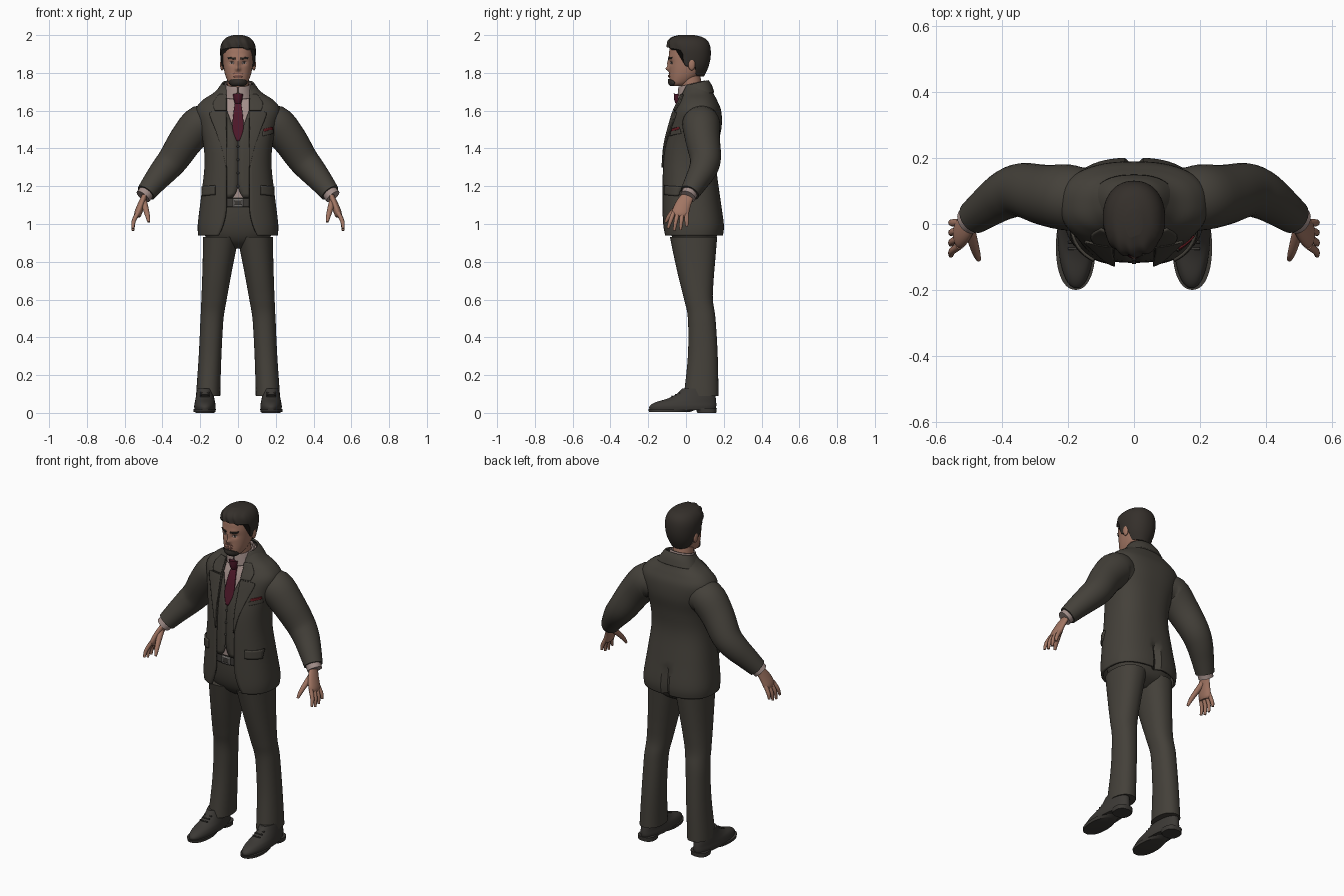
import bpy, bmesh, math
from mathutils import Vector

cube = bpy.data.objects.get("Cube")
if cube:
    bpy.data.objects.remove(cube, do_unlink=True)


def material(name, red, green, blue):
    mat = bpy.data.materials.new(name)
    mat.use_nodes = True
    mat.diffuse_color = (red, green, blue, 1)
    shader = mat.node_tree.nodes["Principled BSDF"]
    shader.inputs["Base Color"].default_value = (red, green, blue, 1)
    shader.inputs["Roughness"].default_value = .8
    return mat


SUIT = material("suit cloth", .058, .052, .042)
SHIRT = material("shirt cloth", .36, .27, .25)
TIE = material("tie silk", .075, .009, .022)
SKIN = material("skin", .36, .18, .125)
LIP = material("lips", .2, .085, .065)
HAIR = material("hair", .035, .029, .024)
LEATHER = material("leather", .045, .041, .036)
METAL = material("buckle metal", .17, .16, .15)
RED = material("pocket square red", .12, .01, .014)


def finish(name, bm, mat, wall=0, mirror=False, angle=40):
    mesh = bpy.data.meshes.new(name)
    bm.to_mesh(mesh)
    bm.free()
    mesh.materials.append(mat)
    obj = bpy.data.objects.new(name, mesh)
    bpy.context.collection.objects.link(obj)
    bpy.ops.object.select_all(action='DESELECT')
    obj.select_set(True)
    bpy.context.view_layer.objects.active = obj
    bpy.ops.object.shade_smooth_by_angle(angle=math.radians(angle))
    if wall:
        solid = obj.modifiers.new("Thickness", 'SOLIDIFY')
        solid.thickness, solid.offset = wall, 0
    if mirror:
        obj.modifiers.new("Mirror", 'MIRROR')
    return obj


def dense(rows, steps=5):
    """Smooth spline through rows of numbers."""
    out = []
    for i in range(len(rows) - 1):
        a, b, c, d = (rows[max(0, min(len(rows) - 1, i + k))] for k in (-1, 0, 1, 2))
        for s in range(steps):
            t = s / steps
            out.append(tuple(q + t * (r - p + t * (2*p - 5*q + 4*r - s_ + t * (3*q - p - 3*r + s_))) / 2
                             for p, q, r, s_ in zip(a, b, c, d)))
    return out + [tuple(rows[-1])]


def section(rows, z):
    for low, high in zip(rows, rows[1:]):
        if z <= high[0]:
            t = max(0, (z - low[0]) / max(high[0] - low[0], 1e-6))
            return [p + (q - p) * t for p, q in zip(low, high)]
    return rows[-1]


def inflate(rows, d):
    return [(z, rx + d, front - d, back + d) for z, rx, front, back in rows]


def skin_grid(bm, grid):
    for lower, upper in zip(grid, grid[1:]):
        for j in range(len(lower) - 1):
            bm.faces.new((lower[j], lower[j + 1], upper[j + 1], upper[j]))


def shell(name, rows, mat, cx=0, power=.8, cols=56, gap=None, wall=0,
          mirror=False, low=None, warp=None, tilt=0):
    """Stack of (z, half width, front y, back y) sections, optionally open in front."""
    rows = dense(rows)
    bm, grid, top = bmesh.new(), [], rows[-1][0]
    for row in rows:
        line = []
        start = math.asin(min(.9, gap(row[0]) / row[1]) ** (1 / power)) if gap else 0
        for j in range(cols + 1):
            a = start + (2 * math.pi - 2 * start) * j / cols
            z = row[0]
            if low:
                floor = low(math.cos(a))
                z = floor + (z - rows[0][0]) * (top - floor) / (top - rows[0][0])
            z, rx, front, back = section(rows, z)
            s, c = math.sin(a), math.cos(a)
            x = math.copysign(abs(s) ** power, s) * rx
            y = (front + back) / 2 - math.copysign(abs(c) ** power, c) * (back - front) / 2
            if warp:
                y = warp(x, y, z)
            line.append(bm.verts.new((x + cx, y, z + tilt * y)))
        grid.append(line)
    skin_grid(bm, grid)
    if not gap:
        if not wall:
            bm.faces.new(grid[-1][:-1])
            bm.faces.new(grid[0][-2::-1])
        bmesh.ops.remove_doubles(bm, verts=bm.verts, dist=1e-5)
    return finish(name, bm, mat, wall, mirror)


def patch(name, rows, outline, mat, lift=.004, wall=.008, mirror=False, warp=None, power=.8, slant=0):
    """Thin plate laid on the front of a shell; outline rows are (z, x start, x end)."""
    rows = inflate(dense(rows), lift)
    bm, grid = bmesh.new(), []
    for z, x0, x1 in dense(outline, 4):
        line = []
        for j in range(11):
            x = x0 + (x1 - x0) * j / 10
            height = z + slant * (x - outline[0][1])
            _, rx, front, back = section(rows, height)
            x = max(-.985 * rx, min(.985 * rx, x))
            depth = (1 - (abs(x) / rx) ** (2 / power)) ** (power / 2)
            y = (front + back) / 2 - depth * (back - front) / 2
            line.append(bm.verts.new((x, warp(x, y, height) if warp else y, height)))
        grid.append(line)
    skin_grid(bm, grid)
    return finish(name, bm, mat, wall, mirror)


def tube(name, points, mat, squash=1, cols=20, mirror=True):
    """Round limb along (x, y, z, radius) points."""
    points = dense(points, 4)
    centres = [Vector(p[:3]) for p in points]
    bm, grid = bmesh.new(), []
    for i, p in enumerate(points):
        along = (centres[min(i + 1, len(points) - 1)] - centres[max(i - 1, 0)]).normalized()
        side = along.cross(Vector((0, 1, 0))).normalized()
        up = side.cross(along)
        ring = [bm.verts.new(centres[i] + p[3] * (side * math.cos(a) * squash + up * math.sin(a)))
                for a in (2 * math.pi * j / cols for j in range(cols))]
        grid.append(ring + ring[:1])
    skin_grid(bm, grid)
    bm.faces.new(grid[0][:-1])
    bm.faces.new(grid[-1][:-1])
    bmesh.ops.recalc_face_normals(bm, faces=bm.faces)
    return finish(name, bm, mat, mirror=mirror, angle=60)


def blob(name, centre, size, mat, mirror=False):
    bm = bmesh.new()
    bmesh.ops.create_uvsphere(bm, u_segments=16, v_segments=10, radius=1)
    for v in bm.verts:
        v.co = Vector(c + s * k for c, s, k in zip(centre, size, v.co))
    return finish(name, bm, mat, mirror=mirror, angle=60)


# Jacket, waistcoat and shirt share one torso form
torso = [(.94, .205, -.115, .19), (1.0, .207, -.12, .195), (1.14, .19, -.122, .175),
         (1.3, .172, -.12, .155), (1.42, .177, -.11, .165), (1.52, .2, -.085, .183),
         (1.6, .218, -.06, .18), (1.65, .185, -.035, .16), (1.69, .125, -.02, .14),
         (1.735, .08, 0, .125)]


def back_vent(x, y, z):
    return y - (.025 * math.exp(-(x / .01) ** 2) if y > 0 and z < 1.1 else 0)


shell("jacket", torso, SUIT, wall=.012, cols=64, warp=back_vent,
      gap=lambda z: .06 + 1.6 * max(0, 1.1 - z) ** 2)
shell("waistcoat", inflate(torso, -.007)[2:], SUIT, wall=.006,
      gap=lambda z: max(.001, (z - 1.44) * .36, (1.18 - z) * .7))
shell("shirt", inflate(torso, -.014)[2:], SHIRT)
shell("jacket_collar", [(1.66, .125, -.035, .145), (1.7, .1, -.022, .132), (1.73, .08, -.01, .115)],
      SUIT, wall=.01, tilt=.25, gap=lambda z: .062)
patch("lapel", torso, [(1.3, .058, .062), (1.4, .058, .085), (1.5, .062, .12),
                       (1.58, .064, .15), (1.595, .064, .13)], SUIT, .009, mirror=True)
patch("collar_leaf", torso, [(1.6, .064, .122), (1.64, .064, .13), (1.685, .06, .1)],
      SUIT, .009, mirror=True)
patch("pocket_flap", torso, [(1.155, .12, .188), (1.205, .12, .188)], SUIT, .008, .012, True, slant=-.1)
patch("breast_pocket", torso, [(1.465, .13, .185), (1.49, .13, .185)], SUIT, .007, slant=.25)
patch("pocket_square", torso, [(1.488, .135, .182), (1.503, .135, .182)], RED, .007, slant=.25)
for i in range(4):
    z = 1.41 - i * .07
    blob("waistcoat_button", (0, section(torso, z)[2] + .003, z), (.007, .004, .007), LEATHER)

# Neckwear
tube("neck", [(0, .055, 1.64, .05), (0, .03, 1.72, .057), (0, .015, 1.81, .055)], SKIN, mirror=False)
shell("shirt_collar", [(1.67, .08, -.042, .11), (1.7, .072, -.04, .102), (1.735, .066, -.036, .096)],
      SHIRT, power=1, wall=.008, tilt=.25, gap=lambda z: max(.003, (1.71 - z) * .6))
patch("tie", inflate(torso, -.014), [(1.44, -.008, .008), (1.5, -.028, .028), (1.57, -.026, .026),
                                     (1.65, -.015, .015)], TIE, .008)
tube("tie_knot", [(0, -.04, 1.638, .016), (0, -.04, 1.66, .023), (0, -.038, 1.688, .027)],
     TIE, mirror=False)

# Sleeves, cuffs and hands
tube("sleeve", [(.13, .08, 1.52, .085), (.195, .08, 1.53, .1), (.27, .088, 1.45, .092),
                (.34, .103, 1.345, .082), (.39, .088, 1.285, .074), (.44, .055, 1.225, .063),
                (.487, .02, 1.165, .052)], SUIT, cols=28)
tube("cuff", [(.47, .03, 1.185, .042), (.503, .01, 1.145, .042)], SHIRT)
tube("palm", [(.49, .018, 1.16, .03), (.51, -.012, 1.11, .04), (.528, -.03, 1.06, .045),
              (.533, -.034, 1.04, .036)], SKIN, squash=.45)
for i, finger in enumerate(("index", "middle", "ring", "little")):
    y, tip = -.066 + i * .023, .965 + (.012, 0, .004, .022)[i]
    tube(finger + "_finger", [(.53, y, 1.06, .012), (.552, y * 1.25, 1.015, .011),
                              (.556, y * 1.45, tip, .007)], SKIN, cols=10)
tube("thumb", [(.5, -.015, 1.12, .018), (.487, -.06, 1.075, .015), (.478, -.09, 1.04, .012),
               (.472, -.108, 1.01, .007)], SKIN, cols=10)

# Trousers and belt
shell("trouser_seat", [(.87, .05, -.01, .09), (.91, .15, -.06, .15), (.97, .185, -.088, .17),
                       (1.06, .18, -.1, .165), (1.18, .165, -.1, .14)], SUIT)
shell("trouser_leg", [(.09, .064, -.012, .172), (.3, .06, .01, .168), (.5, .061, .01, .156),
                      (.6, .067, -.01, .142), (.7, .074, -.035, .146), (.8, .082, -.058, .154),
                      (.93, .094, -.085, .165)], SUIT, cx=0, power=.9, mirror=False)
leg = bpy.context.object
for v in leg.data.vertices:
    v.co.x += .158 - .05 * max(0, v.co.z - .1) - .06 * max(0, v.co.z - .5)
leg.modifiers.new("Mirror", 'MIRROR')
belt = [(1.09, .181, -.106, .168), (1.135, .176, -.106, .158)]
shell("belt", belt, LEATHER, wall=.006)
patch("buckle", belt, [(1.09, -.026, .026), (1.135, -.026, .026)], METAL)
patch("buckle_centre", belt, [(1.1, -.018, .018), (1.125, -.018, .018)], LEATHER, .008, .004)

# Shoes
shell("shoe", [(.015, .054, -.193, .155), (.035, .057, -.193, .16), (.055, .054, -.165, .16),
               (.075, .05, -.1, .158), (.1, .046, -.05, .153), (.13, .042, -.02, .148)],
      LEATHER, cx=.175, power=.95, mirror=True)
shell("shoe_sole", [(.004, .057, -.196, .02), (.02, .06, -.2, .06)], LEATHER, cx=.177, power=.9, mirror=True)
shell("shoe_heel", [(0, .05, .06, .16), (.025, .052, .05, .163)], LEATHER, cx=.175, mirror=True)
for i in range(3):
    tube("shoe_lace", [(.15, -.075 + i * .02, .088 + i * .009, .004),
                       (.2, -.075 + i * .02, .088 + i * .009, .004)], LEATHER, cols=8)

# Head with modelled features: (x, z, push forward, x spread, z spread)
features = [(0, 1.85, .011, .01, .022), (0, 1.821, .019, .013, .011), (0, 1.783, .005, .02, .009),
            (.033, 1.854, -.009, .016, .011), (.03, 1.882, .004, .022, .009), (0, 1.75, .004, .02, .012)]


def face_form(x, y, z):
    if y > .01:
        return y
    return y - sum(push * math.exp(-((abs(x) - fx) / sx) ** 2 - ((z - fz) / sz) ** 2)
                   for fx, fz, push, sx, sz in features)


head = [(1.73, .03, -.075, -.01), (1.745, .048, -.085, .02), (1.775, .063, -.087, .06),
        (1.81, .073, -.088, .09), (1.85, .079, -.089, .108), (1.9, .082, -.09, .115),
        (1.945, .076, -.08, .11), (1.985, .04, -.035, .075)]
shell("head", head, SKIN, power=.9, cols=96, warp=face_form)
on_face = dict(warp=face_form, power=.9)
patch("eye", head, [(1.847, .024, .041), (1.853, .02, .045), (1.859, .025, .041)], SHIRT, .001, .003, True, **on_face)
patch("iris", head, [(1.847, .029, .036), (1.859, .029, .036)], HAIR, .003, .003, True, **on_face)
patch("eyebrow", head, [(1.872, .013, .05), (1.881, .015, .056)], HAIR, .002, .005, True, slant=.08, **on_face)
patch("mouth", head, [(1.776, -.014, .014), (1.782, -.024, .024), (1.788, -.014, .014)], LIP, .001, .004, **on_face)
patch("goatee", head, [(1.732, -.03, .03), (1.745, -.046, .046), (1.758, -.045, .045),
                       (1.768, -.025, .025)], HAIR, .003, .007, **on_face)
patch("moustache", head, [(1.793, -.028, .028), (1.799, -.02, .02)], LIP, .001, .004, **on_face)
blob("ear", (.084, .03, 1.845), (.011, .019, .032), SKIN, True)


# Hair: short at the nape, sideburns by the ears, swept up in front
def hairline(c):
    stops = [(-1, 1.78), (-.4, 1.785), (-.25, 1.85), (0, 1.835), (.2, 1.84), (.35, 1.92), (1, 1.935)]
    return section(stops, c)[1]


def locks(x, y, z):
    return y + .004 * math.sin(x * 150 + z * 60) * (1 if y < 0 else 0)


shell("hair", [(1.78, .06, -.06, .095), (1.83, .084, -.085, .118), (1.88, .093, -.092, .13),
               (1.93, .094, -.098, .13), (1.965, .083, -.096, .118), (1.988, .06, -.075, .09),
               (2.0, .025, -.04, .045)], HAIR, power=.92, cols=80, low=hairline, warp=locks)
